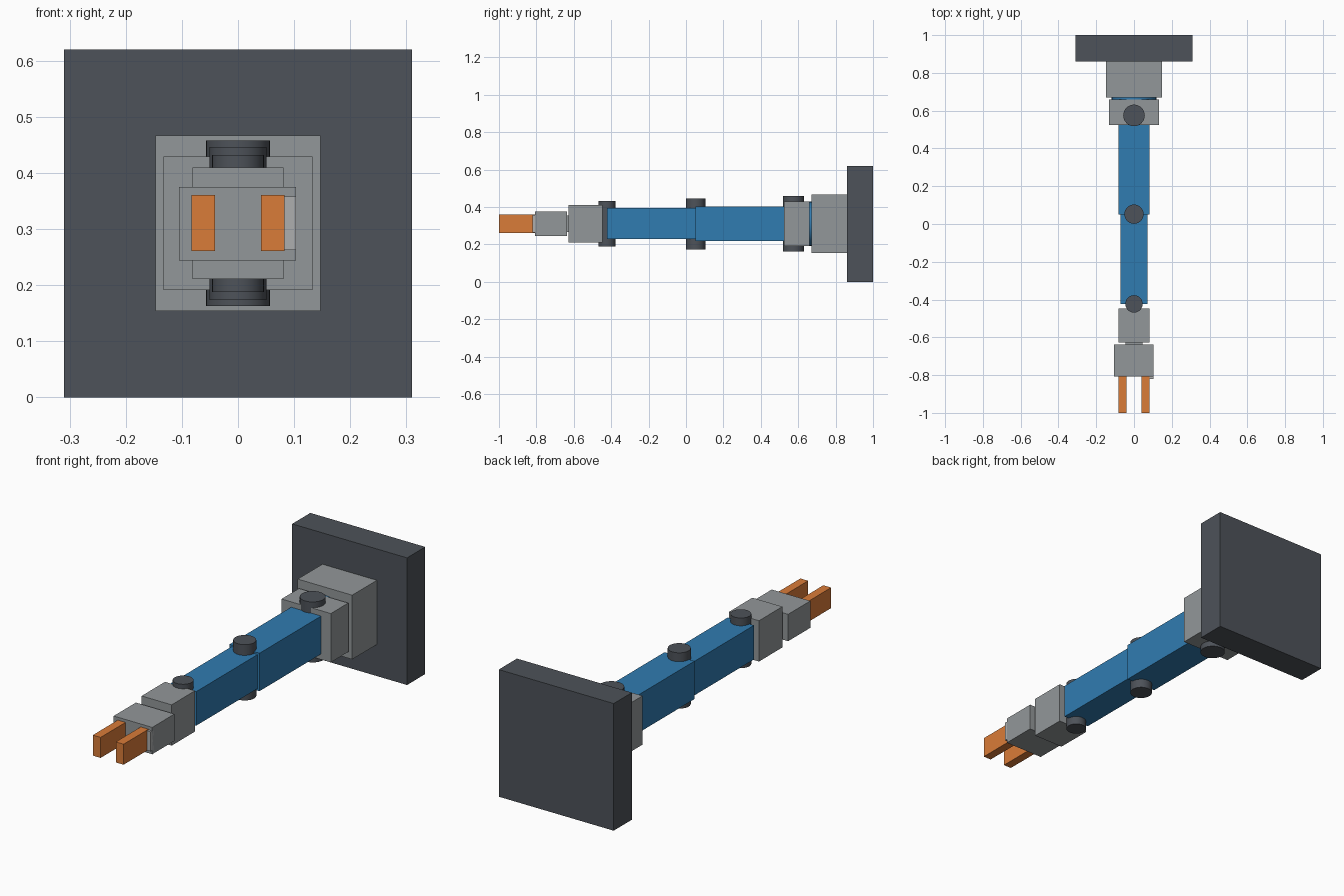
import bpy, bmesh
from math import radians
from mathutils import Matrix

if "Cube" in bpy.data.objects:
    bpy.data.objects.remove(bpy.data.objects["Cube"])

CZ = 0.31  # height of the arm axis


def material(name, rgb):
    m = bpy.data.materials.new(name)
    m.diffuse_color = (*rgb, 1)
    m.use_nodes = True
    m.node_tree.nodes["Principled BSDF"].inputs["Base Color"].default_value = m.diffuse_color
    return m


DARK = material("dark_grey", (0.075, 0.085, 0.1))
GREY = material("mid_grey", (0.29, 0.31, 0.32))
PALE = material("pale_grey", (0.42, 0.43, 0.43))
BLUE = material("blue", (0.03, 0.2, 0.44))
ORANGE = material("orange", (0.7, 0.2, 0.04))


def finish(name, bm, mat, loc):
    me = bpy.data.meshes.new(name)
    bm.to_mesh(me)
    bm.free()
    me.materials.append(mat)
    ob = bpy.data.objects.new(name, me)
    ob.location = loc
    bpy.context.collection.objects.link(ob)
    return ob


def box(name, x, y, z, mat):
    bm = bmesh.new()
    size = [b - a for a, b in (x, y, z)]
    bmesh.ops.create_cube(bm, size=1, matrix=Matrix.Diagonal((*size, 1)))
    return finish(name, bm, mat, [(a + b) / 2 for a, b in (x, y, z)])


def cylinder(name, y, radius, length, mat, along_y=False):
    bm = bmesh.new()
    rot = Matrix.Rotation(radians(90 if along_y else 0), 4, 'X')
    bmesh.ops.create_cone(bm, cap_ends=True, segments=32, radius1=radius,
                          radius2=radius, depth=length, matrix=rot)
    for f in bm.faces:
        f.smooth = len(f.verts) == 4
    for e in bm.edges:
        e.smooth = all(f.smooth for f in e.link_faces)
    return finish(name, bm, mat, (0, y, CZ))


# Mounting plate, base and swivel
box("wall_plate", (-.31, .31), (.86, 1), (0, .62), DARK)
box("base_block", (-.147, .147), (.67, .86), (.154, .467), GREY)
cylinder("swivel_disc", .665, .118, .05, BLUE, along_y=True)

# Shoulder, arm links, wrist and hand
box("shoulder_block", (-.133, .133), (.525, .66), (.191, .429), GREY)
box("upper_arm", (-.081, .081), (.05, .575), (.218, .403), BLUE)
box("forearm", (-.071, .071), (-.423, .055), (.228, .394), BLUE)
box("wrist_block", (-.081, .081), (-.627, -.447), (.211, .41), GREY)
box("wrist_spindle", (-.045, .045), (-.65, -.61), (.265, .355), GREY)
box("hand_block", (-.105, .103), (-.808, -.637), (.244, .375), GREY)

# Joint pins
for name, y, r, length in (("shoulder_pin", .575, .057, .295),
                           ("elbow_pin", .052, .051, .272),
                           ("wrist_pin", -.423, .046, .244)):
    cylinder(name, y, r, length, DARK)

# Gripper fingers and the side pad
for side, s in (("left", -1), ("right", 1)):
    x = sorted((s * .041, s * .083))
    box(side + "_finger", x, (-1, -.805), (.261, .361), ORANGE)
box("side_pad", (.06, .103), (-.82, -.80), (.263, .358), PALE)
